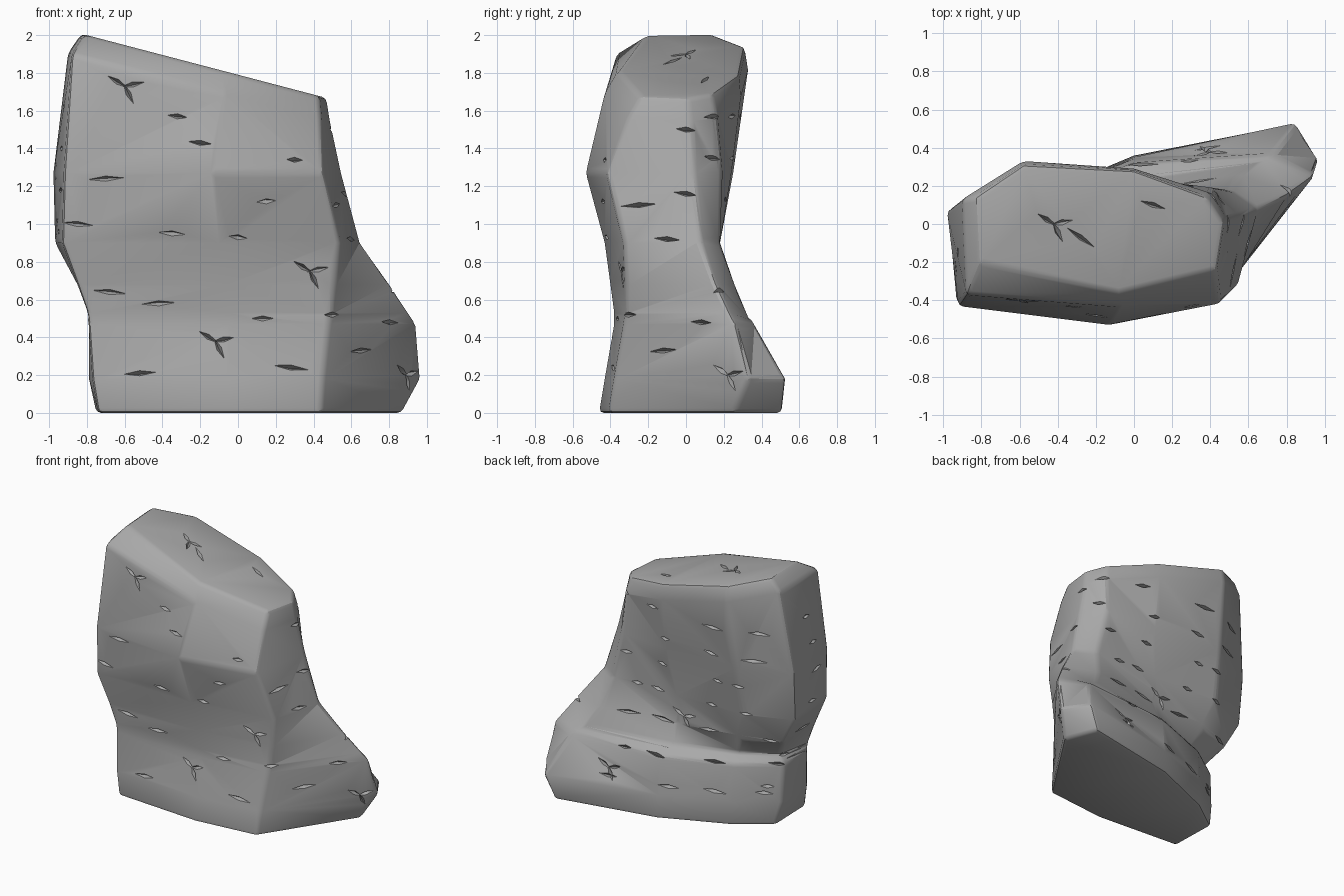
import bpy
import bmesh
import random
from math import radians
from mathutils import Vector, Matrix
from mathutils.bvhtree import BVHTree

random.seed(4)

default_cube = bpy.data.objects.get("Cube")
if default_cube:
    bpy.data.objects.remove(default_cube, do_unlink=True)


def make_material(name, color):
    material = bpy.data.materials.new(name)
    material.use_nodes = True
    material.diffuse_color = color
    material.node_tree.nodes["Principled BSDF"].inputs["Base Color"].default_value = color
    return material


def make_object(name, bm):
    mesh = bpy.data.meshes.new(name)
    bm.to_mesh(mesh)
    bm.free()
    obj = bpy.data.objects.new(name, mesh)
    bpy.context.collection.objects.link(obj)
    return obj


def apply_modifier(obj, kind, **settings):
    modifier = obj.modifiers.new(kind.title(), kind)
    for key, value in settings.items():
        setattr(modifier, key, value)
    bpy.context.view_layer.objects.active = obj
    bpy.ops.object.modifier_apply(modifier=modifier.name)


def top_height(x):
    return 1.79 - .262 * x


stone_grey = make_material("stone grey", (.4, .4, .4, 1))

# Cross-sections of the boulder, each starting at the front left corner
# and running along the front, right side, back and left side
foot = {
    0: [(-.74, -.41), (-.05, -.46), (.44, -.41), (.87, .25),
        (.77, .51), (0, .36), (-.5, .15), (-.75, -.03)],
    .18: [(-.77, -.4), (-.05, -.43), (.45, -.38), (.97, .33),
          (.85, .53), (0, .35), (-.5, .15), (-.79, -.06)],
    .47: [(-.79, -.37), (-.05, -.38), (.48, -.33), (.95, .26),
          (.72, .36), (0, .32), (-.5, .13), (-.79, -.07)],
    .53: [(-.8, -.37), (-.05, -.38), (.49, -.32), (.91, .23),
          (.64, .32), (-.05, .22), (-.5, .05), (-.74, -.1)],
}
body = {
    .68: [(-.85, -.38), (-.06, -.4), (.51, -.32), (.81, .16),
          (.55, .26), (-.05, .17), (-.55, .13), (-.85, .02)],
    .9: [(-.93, -.41), (-.1, -.43), (.54, -.33), (.65, .08),
         (.5, .18), (-.05, .18), (-.62, .18), (-.97, .04)],
    1.27: [(-.92, -.43), (-.12, -.53), (.45, -.42), (.55, .04),
           (.42, .19), (0, .24), (-.6, .25), (-.98, .07)],
}
shoulder = [(-.88, -.37), (-.08, -.43), (.44, -.31), (.49, .02),
            (.41, .16), (0, .29), (-.58, .33), (-.9, .13)]
crown = [(-.81, -.2), (-.08, -.36), (.43, -.24), (.47, .01),
         (.38, .14), (0, .28), (-.58, .31), (-.83, .14)]

# Boulder skin lofted through the sections
bm = bmesh.new()
rings = [[bm.verts.new((x, y, z)) for x, y in ring]
         for part in (foot, body) for z, ring in part.items()]
rings.append([bm.verts.new((x, y, top_height(x) - .12)) for x, y in shoulder])
rings.append([bm.verts.new((x, y, top_height(x))) for x, y in crown])
for low, high in zip(rings, rings[1:]):
    for i in range(len(low)):
        j = (i + 1) % len(low)
        bm.faces.new((low[i], low[j], high[j], high[i]))
bm.faces.new(rings[0][::-1])
bm.faces.new(rings[-1])
boulder = make_object("boulder", bm)
boulder.data.materials.append(stone_grey)

# Worn edges
apply_modifier(boulder, "BEVEL", width=.025, segments=2,
               limit_method="ANGLE", angle_limit=radians(22))
apply_modifier(boulder, "TRIANGULATE")

# Cracks: thin diamond cutters laid on the surface
probe = bmesh.new()
probe.from_mesh(boulder.data)
skin = BVHTree.FromBMesh(probe)
cutters = bmesh.new()


def add_crack(origin, direction, length=.09, tilt=0, shift=0):
    hit, normal, _, _ = skin.ray_cast(Vector(origin), Vector(direction))
    if hit is None:
        return
    side = Vector((0, 0, 1)).cross(normal)
    if abs(normal.z) > .8:
        side = Vector((1, 0, 0)) - normal * normal.x
    side.normalize()
    up = normal.cross(side)
    frame = Matrix((side, up, normal)).transposed().to_4x4()
    turn = Matrix.Rotation(tilt, 4, "Z")
    place = Matrix.Translation(hit) @ frame @ turn @ Matrix.Translation((shift, 0, 0))
    size = Matrix.Diagonal((length, .014, .035, 1))
    bmesh.ops.create_uvsphere(cutters, u_segments=4, v_segments=2,
                              radius=1, matrix=place @ size)


def add_forked_crack(origin, direction):
    for tilt in (.2, 2.6, -1.1):
        add_crack(origin, direction, .06, tilt, .045)


def any_length():
    return random.uniform(.04, .1)


def any_tilt():
    return random.uniform(-.15, .1)


front_cracks = [(-.32, 1.57), (-.2, 1.43), (.3, 1.34), (-.7, 1.24), (-.85, 1), (-.35, .95),
                (0, .93), (.15, 1.12), (-.42, .58), (-.68, .64), (.13, .5), (-.52, .21),
                (.28, .24), (.5, .52)]
for x, z in front_cracks:
    add_crack((x, -3, z), (0, 1, 0), any_length(), any_tilt())
for x, z in [(-.6, 1.73), (.38, .75), (-.12, .38)]:
    add_forked_crack((x, -3, z), (0, 1, 0))

right_cracks = [(0, 1.5), (0, 1.16), (-.25, 1.1), (-.1, .92), (.18, .65), (-.12, .33), (.08, .48)]
for y, z in right_cracks:
    add_crack((3, y, z), (-1, 0, 0), any_length(), any_tilt())
add_forked_crack((3, .22, .2), (-1, 0, 0))

for row in range(7):
    for column in range(4):
        x = -.7 + .36 * column + random.uniform(-.1, .1)
        add_crack((x, 3, .25 + .22 * row), (0, -1, 0), any_length(), any_tilt())
    add_crack((-3, random.uniform(-.3, 0), .3 + .22 * row), (1, 0, 0), any_length(), any_tilt())
for x, z in [(.4, .3), (-.1, .75)]:
    add_forked_crack((x, 3, z), (0, -1, 0))

add_forked_crack((-.42, 0, 3), (0, 0, -1))
add_crack((-.28, -.07, 3), (0, 0, -1), .09, -.6)
add_crack((.1, .1, 3), (0, 0, -1), .07, -.3)
probe.free()

crack_cutter = make_object("crack_cutter", cutters)
crack_cutter.hide_render = True
crack_cutter.data.materials.append(stone_grey)
apply_modifier(boulder, "BOOLEAN", object=crack_cutter, operation="DIFFERENCE",
               solver="EXACT", use_self=True)
bpy.data.objects.remove(crack_cutter, do_unlink=True)

# Smooth facets with crisp edges
bpy.ops.object.select_all(action="DESELECT")
boulder.select_set(True)
bpy.context.view_layer.objects.active = boulder
bpy.ops.object.shade_smooth_by_angle(angle=radians(28))
